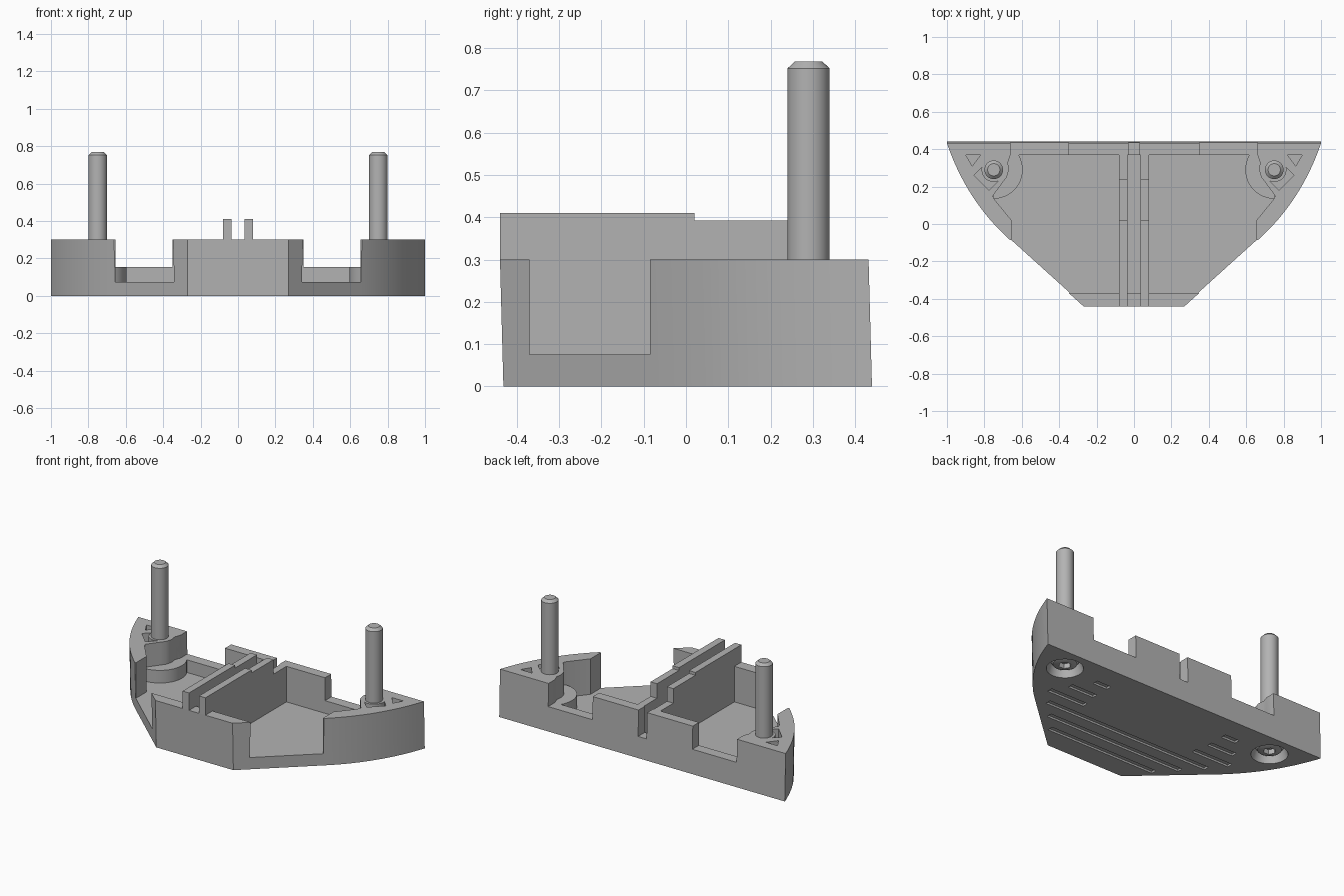
import bpy, bmesh
from math import cos, sin, radians, pi

cube = bpy.data.objects.get("Cube")
if cube:
    bpy.data.objects.remove(cube, do_unlink=True)


def material(name, value):
    m = bpy.data.materials.new(name)
    m.use_nodes = True
    m.diffuse_color = (value, value, value, 1)
    m.node_tree.nodes["Principled BSDF"].inputs["Base Color"].default_value = (value, value, value, 1)
    return m


GREY = material("light grey", 0.45)


def finish(name, bm):
    bmesh.ops.recalc_face_normals(bm, faces=bm.faces)
    mesh = bpy.data.meshes.new(name)
    bm.to_mesh(mesh)
    bm.free()
    mesh.materials.append(GREY)
    ob = bpy.data.objects.new(name, mesh)
    bpy.context.collection.objects.link(ob)
    return ob


def loft(name, rings):
    """Closed solid through equal-length rings of points."""
    bm = bmesh.new()
    loops = [[bm.verts.new(p) for p in ring] for ring in rings]
    for a, b in zip(loops, loops[1:]):
        for i in range(len(a)):
            j = (i + 1) % len(a)
            bm.faces.new((a[i], a[j], b[j], b[i]))
    bm.faces.new(loops[0])
    bm.faces.new(loops[-1])
    return finish(name, bm)


def prism(name, pts, z0, z1, s=1):
    return loft(name, [[(s * x, y, z) for x, y in pts] for z in (z0, z1)])


def box(name, x0, x1, y0, y1, z0, z1, s=1):
    return prism(name, [(x0, y0), (x1, y0), (x1, y1), (x0, y1)], z0, z1, s)


def arc(cx, cy, r, a0, a1, n):
    return [(cx + r * cos(radians(a0 + (a1 - a0) * i / n)),
             cy + r * sin(radians(a0 + (a1 - a0) * i / n))) for i in range(n + 1)]


def turned(name, cx, cy, profile, n=32):
    """Round solid from (radius, height) pairs."""
    return loft(name, [[(cx + r * cos(2 * pi * i / n), cy + r * sin(2 * pi * i / n), z)
                        for i in range(n)] for r, z in profile])


def activate(ob):
    bpy.ops.object.select_all(action='DESELECT')
    ob.select_set(True)
    bpy.context.view_layer.objects.active = ob


def cut(ob, cutter):
    mod = ob.modifiers.new("cut", 'BOOLEAN')
    mod.operation, mod.solver, mod.object = 'DIFFERENCE', 'EXACT', cutter
    activate(ob)
    bpy.ops.object.modifier_apply(modifier=mod.name)
    bpy.data.objects.remove(cutter, do_unlink=True)


def smooth(ob):
    activate(ob)
    bpy.ops.object.shade_smooth_by_angle(angle=radians(30))


TOP, FLOOR, STEP = 0.3, 0.075, 0.155
SX, SY = 0.75, 0.29          # screw centre
IN, BACK = 0.37, 0.45        # inner wall line, past the back face

# Tray body: straight front and sides, curved flanks
p0, p1, p2 = (0.66, -0.08), (0.895, 0.13), (1.0, 0.44)
flank = []
for i in range(17):
    t = i / 16
    flank.append(tuple((1 - t) ** 2 * a + 2 * t * (1 - t) * b + t * t * c
                       for a, b, c in zip(p0, p1, p2)))
half = [(0.27, -0.432)] + flank
body = prism("tray_body", half + [(-x, y) for x, y in reversed(half)], 0, TOP)

# Slight backward lean of the front and back faces
for v in body.data.vertices:
    v.co.y -= 0.027 * v.co.z

# Hollow bays, side windows, low back wall, corner pockets and screw seats
boss_side = [(0.745, 0.13), (0.755, 0.15), (0.70, 0.225), (0.68, 0.25),
             (0.669, 0.29), (0.674, 0.33), (0.66, 0.37)]
bay = [(0.08, -IN), (1.1, -IN), (1.1, -0.085), (0.655, -0.085),
       (0.655, 0.02)] + boss_side + [(0.08, IN)]
pocket = [(0.855, 0.26), (0.775, 0.18), (0.72, 0.235), (0.80, 0.315)]
triangle = [(0.90, 0.37), (0.82, 0.37), (0.865, 0.31)]
dashes = [(0.40, 0.66, 0.05), (0.42, 0.60, 0.16), (0.42, 0.52, 0.28)]
for s in (1, -1):
    cut(body, prism("bay_cutter", bay, FLOOR, 0.5, s))
    cut(body, box("back_cutter", 0.35, 0.66, IN - 0.02, BACK, STEP, 0.5, s))
    cut(body, prism("pocket_cutter", pocket, 0.15, 0.5, s))
    cut(body, prism("triangle_cutter", triangle, 0.15, 0.5, s))
    cut(body, turned("seat_cutter", s * SX, SY, [(0.11, -0.01), (0.105, 0.0), (0.085, 0.065)]))
    for x0, x1, y in dashes:
        cut(body, box("dash_cutter", x0, x1, y - 0.018, y + 0.018, -0.02, 0.012, s))

# Central channel and its notch through the back wall
cut(body, box("channel_cutter", -0.035, 0.035, -IN, IN, FLOOR, 0.5))
cut(body, box("notch_cutter", -0.03, 0.03, IN - 0.02, BACK, 0.135, 0.5))

# Long grip grooves on the underside
for y, w in ((-0.28, 0.38), (-0.17, 0.48), (-0.06, 0.58)):
    cut(body, box("groove_cutter", -w, w, y - 0.018, y + 0.018, -0.02, 0.012))
smooth(body)

rib = [(-0.44, TOP), (0.24, TOP), (0.24, 0.392), (0.02, 0.392), (0.02, 0.41), (-0.44, 0.41)]
for s, side in ((1, "left"), (-1, "right")):
    # Raised rail along the channel
    loft(side + "_rail", [[(s * x, y, z) for y, z in rib] for x in (0.035, 0.08)])

    # Low rounded step and collar around the screw
    step = arc(SX, SY, 0.155, 149, 270, 16) + [(0.76, 0.29), (0.70, 0.375)]
    smooth(prism(side + "_boss_step", step, FLOOR - 0.01, STEP, s))
    smooth(turned(side + "_boss_collar", s * SX, SY, [(0.065, 0.14), (0.065, TOP)]))

    # Screw shaft with chamfered tip
    smooth(turned(side + "_screw_shaft", s * SX, SY,
                  [(0.05, 0.1), (0.05, 0.752), (0.033, 0.768)]))

    # Domed screw head with a six-sided socket
    head = turned(side + "_screw_head", s * SX, SY,
                  [(0.08, 0.07), (0.08, 0.045), (0.068, 0.028), (0.045, 0.02)])
    cut(head, turned("socket_cutter", s * SX, SY, [(0.036, 0.0), (0.036, 0.05)], 6))
    smooth(head)
